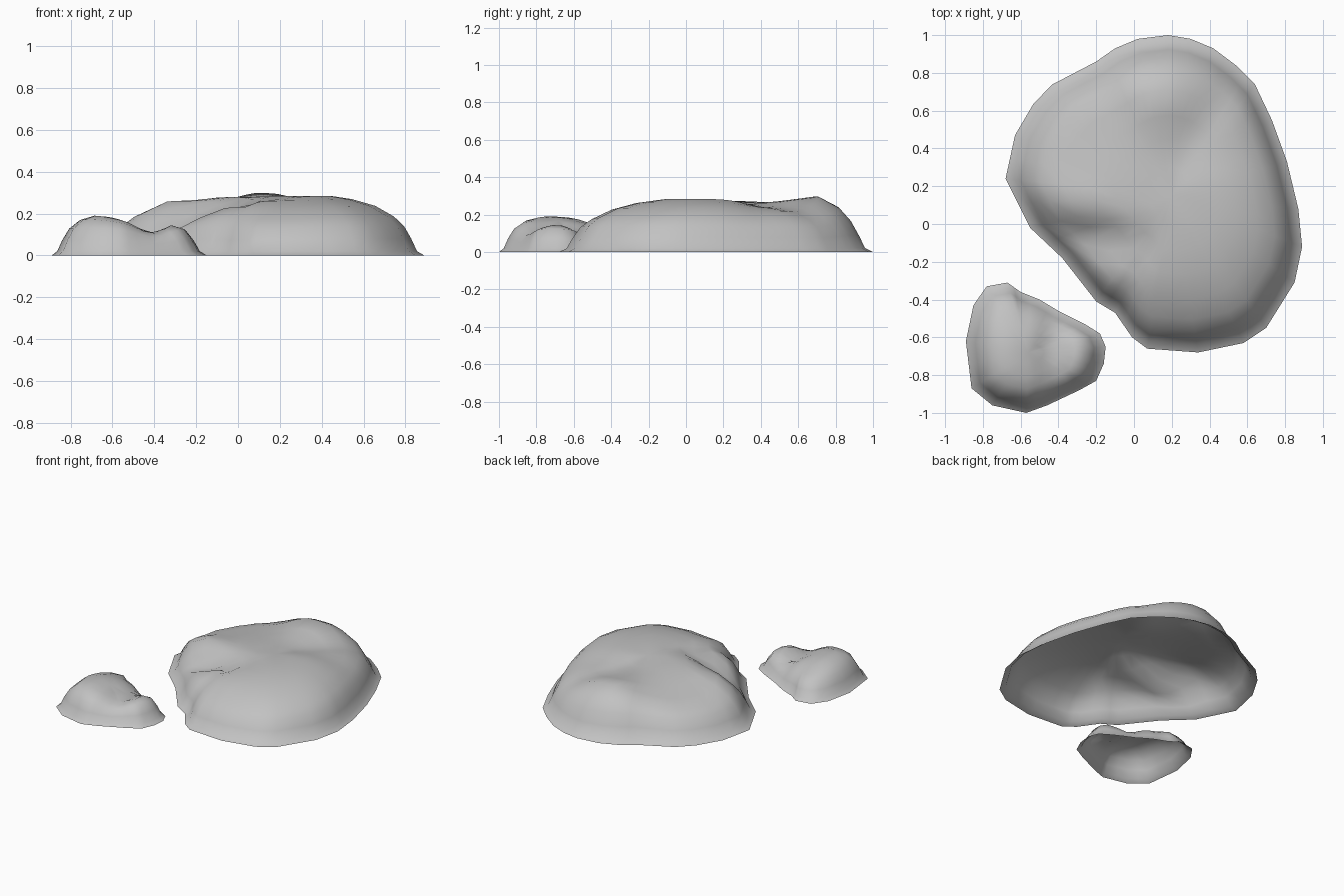
import bpy
import math

cube = bpy.data.objects.get("Cube")
if cube:
    bpy.data.objects.remove(cube, do_unlink=True)

stone = bpy.data.materials.new("grey_stone")
stone.use_nodes = True
GREY = (0.54, 0.54, 0.54, 1)
stone.diffuse_color = GREY
stone.node_tree.nodes["Principled BSDF"].inputs["Base Color"].default_value = GREY


def bump(x, y, cx, cy, sx, sy, height):
    """Soft local rise (or hollow, when height is negative)."""
    return height * math.exp(-((x - cx) / sx) ** 2 - ((y - cy) / sy) ** 2)


def make_mound(name, outline, centre, rings, relief):
    """Open-bottomed shell: the outline shrinks towards the centre ring by ring."""
    rim = []
    for a, b in zip(outline, outline[1:] + outline[:1]):
        rim += [a, ((a[0] + b[0]) / 2, (a[1] + b[1]) / 2)]
    n = len(rim)
    cx, cy = centre
    top = rings[-1][1]

    def point(x, y, base):
        return (x, y, max(0, base + relief(x, y) * base / top))

    verts = [point(cx + (x - cx) * f, cy + (y - cy) * f, z)
             for f, z in rings for x, y in rim]
    verts.append(point(cx, cy, top))
    faces = []
    for r in range(len(rings) - 1):
        for i in range(n):
            j = (i + 1) % n
            faces.append((r * n + i, r * n + j, (r + 1) * n + j, (r + 1) * n + i))
    last = (len(rings) - 1) * n
    faces += [(last + i, last + (i + 1) % n, len(verts) - 1) for i in range(n)]
    mesh = bpy.data.meshes.new(name)
    mesh.from_pydata(verts, [], faces)
    mesh.materials.append(stone)
    mesh.shade_smooth()
    obj = bpy.data.objects.new(name, mesh)
    bpy.context.collection.objects.link(obj)
    return obj


# Large boulder: raised back, a gully in the right flank, a diagonal valley on top
def large_relief(x, y):
    gully_y = -0.07 - 0.2 * (x + 0.25)
    u, v = (x + y) * math.sqrt(0.5), (x - y) * math.sqrt(0.5)
    return (bump(x, y, 0.06, 0.77, 0.32, 0.17, 0.095)
            + bump(u, v, 0.65, -0.12, 0.36, 0.13, -0.03)
            + bump(x, y, 0.42, 0.38, 0.35, 0.12, -0.022)
            + bump(u, v, 0.15, -0.48, 0.3, 0.14, -0.025)
            + bump(x, y, -0.25, gully_y, 0.32, 0.08, -0.1)
            + bump(x, y, -0.4, 0.1, 0.14, 0.1, 0.045)
            + bump(x, y, -0.25, 0.3, 0.15, 0.25, -0.01)
            + bump(x, y, 0.1, -0.52, 0.3, 0.18, -0.025)
            + bump(x, y, 0.4, 0.0, 0.3, 0.25, 0.005))


large_outline = [
    (0.89, -0.12), (0.87, 0.08), (0.81, 0.33), (0.73, 0.55), (0.64, 0.74),
    (0.54, 0.84), (0.42, 0.93), (0.3, 0.98), (0.18, 1), (0.02, 0.98),
    (-0.1, 0.93), (-0.2, 0.86), (-0.43, 0.74), (-0.53, 0.64), (-0.63, 0.47),
    (-0.68, 0.24), (-0.55, -0.02), (-0.38, -0.18), (-0.2, -0.41), (-0.1, -0.47),
    (-0.01, -0.6), (0.07, -0.66), (0.34, -0.68), (0.58, -0.63), (0.7, -0.55),
    (0.85, -0.31)]
large_rings = [(1, 0), (0.95, 0.02), (0.91, 0.08), (0.86, 0.14), (0.79, 0.185),
               (0.66, 0.235), (0.5, 0.265), (0.35, 0.28), (0.18, 0.28)]
make_mound("large_boulder", large_outline, (0.2, 0.15), large_rings, large_relief)


# Small boulder: tall hump and low hump with a saddle between
def small_relief(x, y):
    return (bump(x, y, -0.68, -0.72, 0.13, 0.22, 0.03)
            + bump(x, y, -0.41, -0.62, 0.09, 0.4, -0.06)
            + bump(x, y, -0.58, -0.45, 0.2, 0.1, -0.03)
            + bump(x, y, -0.3, -0.72, 0.08, 0.09, 0.015))


small_outline = [
    (-0.15, -0.65), (-0.18, -0.58), (-0.26, -0.53), (-0.4, -0.46), (-0.5, -0.4),
    (-0.6, -0.36), (-0.67, -0.31), (-0.78, -0.33), (-0.85, -0.43), (-0.89, -0.62),
    (-0.86, -0.87), (-0.75, -0.96), (-0.57, -1), (-0.46, -0.96), (-0.29, -0.88),
    (-0.2, -0.83), (-0.16, -0.74)]
small_rings = [(1, 0), (0.92, 0.02), (0.85, 0.07), (0.75, 0.12), (0.6, 0.15),
               (0.4, 0.16), (0.2, 0.16)]
make_mound("small_boulder", small_outline, (-0.56, -0.68), small_rings, small_relief)
